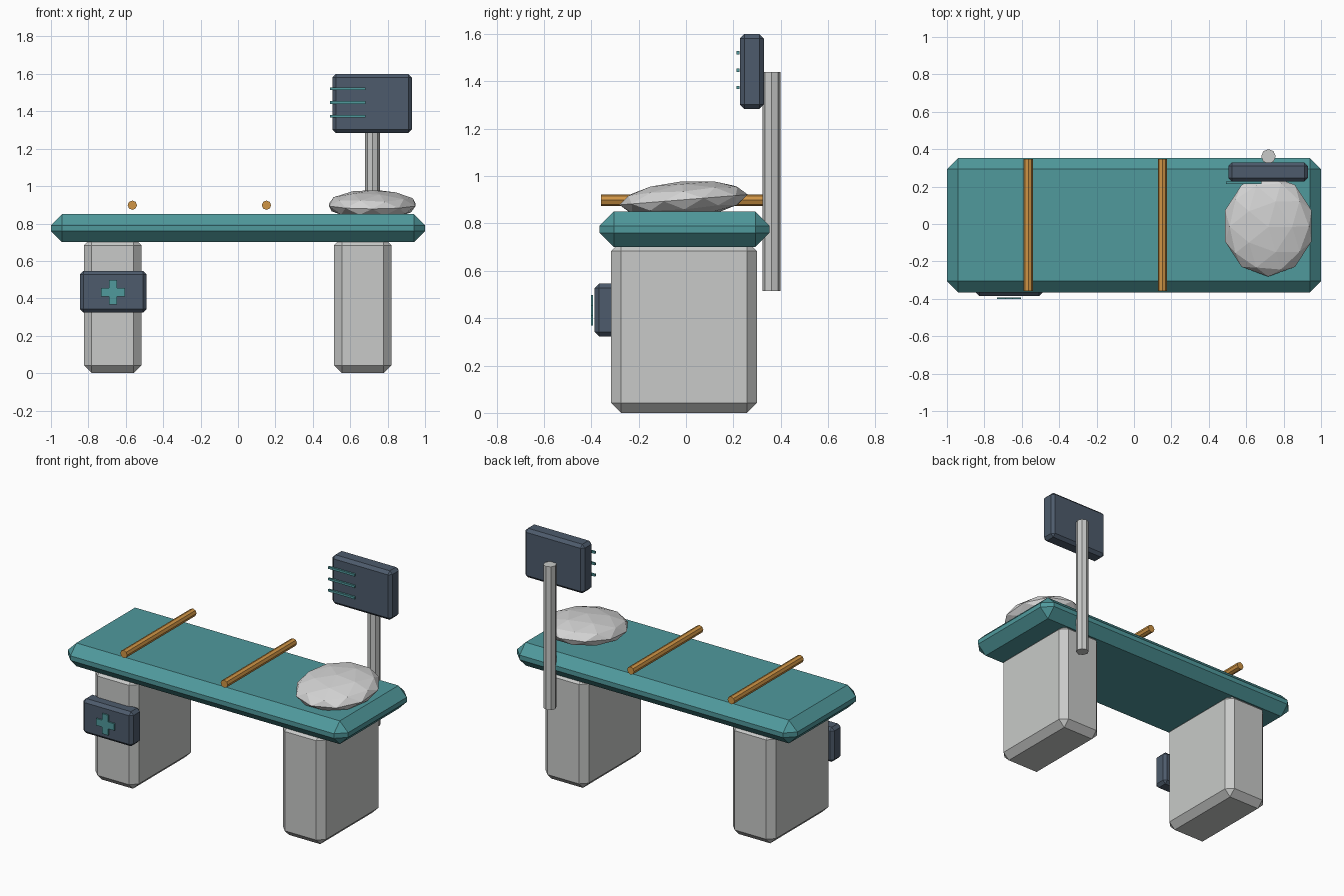
import bpy, bmesh, math
from mathutils import Matrix

if "Cube" in bpy.data.objects:
    bpy.data.objects.remove(bpy.data.objects["Cube"], do_unlink=True)


def material(name, rgb):
    m = bpy.data.materials.new(name)
    m.use_nodes = True
    col = (*rgb, 1)
    m.diffuse_color = col
    m.node_tree.nodes["Principled BSDF"].inputs["Base Color"].default_value = col
    return m


TEAL = material("teal", (0.08, 0.32, 0.335))
GREY = material("light grey", (0.58, 0.59, 0.58))
WHITE = material("pillow white", (0.66, 0.66, 0.66))
SLATE = material("dark slate", (0.075, 0.105, 0.15))
ORANGE = material("strap orange", (0.63, 0.30, 0.06))


def add(name, bm, mat):
    bmesh.ops.recalc_face_normals(bm, faces=bm.faces)
    mesh = bpy.data.meshes.new(name)
    bm.to_mesh(mesh)
    bm.free()
    mesh.materials.append(mat)
    ob = bpy.data.objects.new(name, mesh)
    bpy.context.collection.objects.link(ob)
    return ob


def box(name, x, y, z, mat, chamfer=0):
    """Box from (min, max) ranges with an optional single-segment chamfer."""
    bm = bmesh.new()
    bmesh.ops.create_cube(bm, size=1)
    for v in bm.verts:
        for i, (lo, hi) in enumerate((x, y, z)):
            v.co[i] = lo if v.co[i] < 0 else hi
    ob = add(name, bm, mat)
    if chamfer:
        mod = ob.modifiers.new("chamfer", "BEVEL")
        mod.width, mod.segments = chamfer, 1
    return ob


def rod(name, centre, radius, length, mat, turn=0):
    """Eight-sided rod, upright or turned about x."""
    bm = bmesh.new()
    bmesh.ops.create_cone(bm, cap_ends=True, segments=8, radius1=radius,
                          radius2=radius, depth=length)
    ob = add(name, bm, mat)
    ob.location = centre
    ob.rotation_euler.x = turn
    return ob


# Table top and the two pedestal legs
box("table_top", (-1, 1), (-0.365, 0.353), (0.70, 0.85), TEAL, 0.06)
for side, x in (("right", -0.67), ("left", 0.667)):
    box(side + "_leg", (x - 0.154, x + 0.154), (-0.316, 0.30), (0, 0.725), GREY, 0.042)

# Straps across the table
for i, x in enumerate((-0.565, 0.152)):
    rod(f"strap_{i + 1}", (x, -0.005, 0.898), 0.025, 0.706, ORANGE, math.pi / 2)

# Faceted pillow, slightly tilted
bm = bmesh.new()
bmesh.ops.create_icosphere(bm, subdivisions=2, radius=1)
bm.transform(Matrix.Rotation(0.08, 4, "X") @ Matrix.Diagonal((0.243, 0.272, 0.078, 1)))
pillow = add("pillow", bm, WHITE)
pillow.location = (0.718, -0.01, 0.90)

# Monitor on its pole, with readout lines
rod("monitor_pole", (0.719, 0.361, 0.977), 0.039, 0.924, GREY)
box("monitor", (0.504, 0.93), (0.227, 0.329), (1.284, 1.6), SLATE, 0.019)
for i, z in enumerate((1.374, 1.447, 1.521)):
    box(f"readout_line_{i + 1}", (0.492, 0.682), (0.214, 0.226),
        (z - 0.007, z + 0.007), TEAL)

# Supply box on the right leg, with a cross plate
box("supply_box", (-0.846, -0.488), (-0.386, -0.285), (0.323, 0.546), SLATE, 0.019)
a, b = 0.022, 0.065
quarter = [(a, b), (a, a), (b, a)]
points = []
for turn in range(4):
    c, s = round(math.cos(turn * math.pi / 2)), round(math.sin(turn * math.pi / 2))
    points += [(c * x + s * z, -s * x + c * z) for x, z in quarter]
bm = bmesh.new()
face = bm.faces.new([bm.verts.new((x, 0, z)) for x, z in points])
back = bmesh.ops.extrude_face_region(bm, geom=[face])["geom"]
for v in back:
    if isinstance(v, bmesh.types.BMVert):
        v.co.y += 0.009
cross = add("cross_plate", bm, TEAL)
cross.location = (-0.668, -0.401, 0.433)
